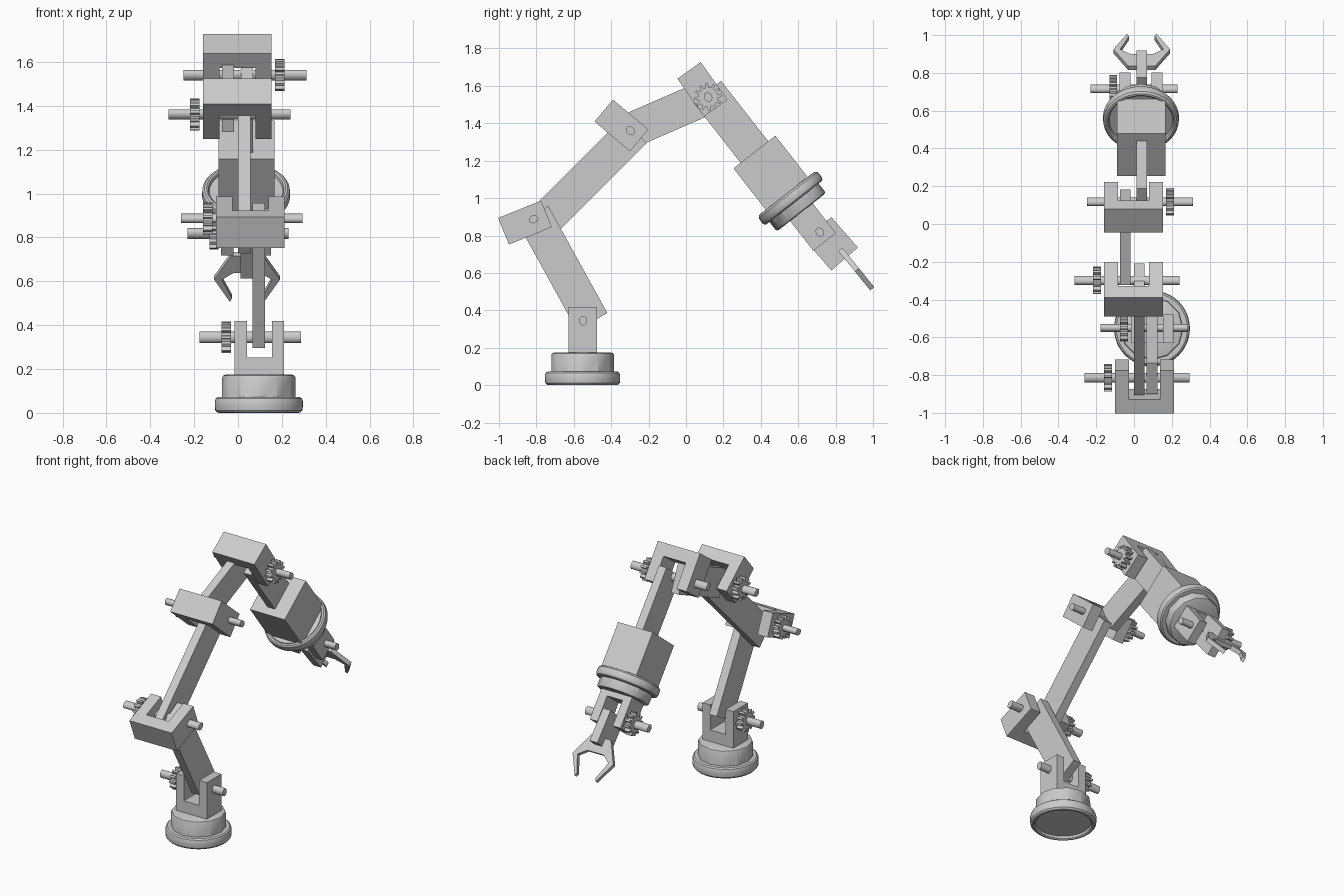
import bpy, bmesh
from math import sin, cos, pi, radians
from mathutils import Matrix

cube = bpy.data.objects.get("Cube")
if cube:
    bpy.data.objects.remove(cube, do_unlink=True)

# Single plain grey
grey = bpy.data.materials.new("plain_grey")
grey.use_nodes = True
grey.diffuse_color = (0.6, 0.6, 0.6, 1)
grey.node_tree.nodes["Principled BSDF"].inputs["Base Color"].default_value = (0.6, 0.6, 0.6, 1)


def finish(name, bm, loc, ang, smooth=False):
    """Place a part whose long direction is local Y, tilted in the YZ plane."""
    bmesh.ops.recalc_face_normals(bm, faces=bm.faces)
    mesh = bpy.data.meshes.new(name)
    bm.to_mesh(mesh)
    bm.free()
    mesh.materials.append(grey)
    ob = bpy.data.objects.new(name, mesh)
    ob.location = loc
    ob.rotation_euler = (radians(ang), 0, 0)
    bpy.context.collection.objects.link(ob)
    if smooth:
        bpy.ops.object.select_all(action='DESELECT')
        ob.select_set(True)
        bpy.context.view_layer.objects.active = ob
        bpy.ops.object.shade_smooth_by_angle(angle=radians(29))
    return ob


def prism(name, outline, thick, loc, ang):
    """Outline in local XY, extruded symmetrically along local Z."""
    bm = bmesh.new()
    face = bm.faces.new([bm.verts.new((x, y, -thick / 2)) for x, y in outline])
    new = bmesh.ops.extrude_face_region(bm, geom=[face])["geom"]
    verts = [v for v in new if isinstance(v, bmesh.types.BMVert)]
    bmesh.ops.translate(bm, verts=verts, vec=(0, 0, thick))
    return finish(name, bm, loc, ang)


def mirrored(half):
    """Close a right-hand half outline with its left-hand copy."""
    return half + [(-x, y) for x, y in reversed(half)]


def bar(name, width, length, thick, loc, ang):
    return prism(name, mirrored([(width / 2, -length / 2), (width / 2, length / 2)]),
                 thick, loc, ang)


def clevis(name, width, wall, loc, ang, length=0.247):
    w, h = width / 2, length / 2
    half = [(w, -h), (w, h), (w - wall, h), (w - wall, -h + 0.08)]
    return prism(name, mirrored(half), 0.153, loc, ang)


def axle(name, length, loc, ang):
    bm = bmesh.new()
    bmesh.ops.create_cone(bm, cap_ends=True, segments=24, radius1=1, radius2=1, depth=length)
    bm.transform(Matrix.Diagonal((0.021, 0.026, 1, 1)))
    bm.transform(Matrix.Rotation(pi / 2, 4, 'Y'))
    return finish(name, bm, loc, ang, True)


def gear(name, loc, ang, teeth=12):
    """Toothed wheel turning about local X."""
    pts = []
    for i in range(teeth):
        for step, r in ((-0.3, 0.052), (-0.17, 0.073), (0.17, 0.073), (0.3, 0.052)):
            a = 2 * pi * (i + step) / teeth
            pts.append((r * cos(a), r * sin(a)))
    ob = prism(name, pts, 0.042, loc, ang)
    ob.data.transform(Matrix.Rotation(pi / 2, 4, 'Y'))
    return ob


def lathe(name, profile, segments, loc, ang):
    """Profile of (radius, distance) pairs spun about local Y."""
    bm = bmesh.new()
    verts = [bm.verts.new((r, d, 0)) for r, d in profile]
    edges = [bm.edges.new(p) for p in zip(verts, verts[1:])]
    bmesh.ops.spin(bm, geom=verts + edges, cent=(0, 0, 0), axis=(0, 1, 0),
                   angle=2 * pi, steps=segments)
    bmesh.ops.remove_doubles(bm, verts=bm.verts, dist=0.0001)
    return finish(name, bm, loc, ang, True)


def turntable(prefix, loc, ang, rim, height):
    """Rounded rim with a recessed underside, carrying a faceted drum."""
    lathe(prefix + "_rim", [(0, 0.02), (0.168, 0.02), (0.172, 0.006), (0.18, 0), (0.19, 0.002),
                            (0.199, 0.012), (0.201, 0.03), (0.201, rim - 0.02),
                            (0.197, rim - 0.007), (0.188, rim), (0, rim)], 48, loc, ang)
    lathe(prefix + "_drum", [(0, rim / 2), (0.167, rim / 2), (0.167, height - 0.012),
                             (0.163, height - 0.004), (0.153, height), (0, height)], 12, loc, ang)


def joint(prefix, width, wall, x, centre, ang, pivot, shaft_x, shaft_len, gear_x):
    clevis(prefix + "_clevis", width, wall, (x, *centre), ang)
    axle(prefix + "_axle", shaft_len, (shaft_x, *pivot), ang)
    gear(prefix + "_gear", (gear_x, *pivot), ang)


# Forearm axis: everything past the top joint lies along this line
TILT = -52


def along(t):
    return (0.366 + t * cos(radians(TILT)), 1.246 + t * sin(radians(TILT)))


# Base and wrist turntables
turntable("base", (0.095, -0.553, 0), 90, 0.072, 0.174)
turntable("wrist", (0.037, *along(0.28)), TILT, 0.064, 0.128)

# Joints: forked block, shaft and gear
joint("base", 0.226, 0.056, 0.097, (-0.553, 0.295), 90, (-0.55, 0.345), 0.055, 0.463, -0.054)
joint("elbow", 0.312, 0.074, 0.056, (-0.861, 0.869), 22, (-0.815, 0.887), 0.017, 0.556, -0.138)
joint("middle", 0.312, 0.074, -0.003, (-0.345, 1.388), -40, (-0.298, 1.361), -0.038, 0.556, -0.197)
joint("top", 0.312, 0.074, -0.003, (0.088, 1.582), -54.5, (0.118, 1.54), 0.032, 0.56, 0.19)
joint("wrist", 0.227, 0.057, 0.037, along(0.486), TILT, (0.716, 0.818), 0, 0.462, -0.11)

# Flat arm links
bar("lower_arm", 0.057, 0.653, 0.187, (0.095, -0.66, 0.626), 118.9)
bar("middle_arm", 0.056, 0.802, 0.187, (0.028, -0.56, 1.076), 45)
bar("upper_arm", 0.055, 0.47, 0.187, (-0.046, -0.069, 1.46), 23.5)
bar("forearm", 0.056, 0.5, 0.187, (0.041, *along(-0.16)), TILT)
bar("forearm_box", 0.256, 0.3, 0.284, (0.039, *along(0.15)), TILT)
bar("gripper_link", 0.057, 0.216, 0.187, (0.041, 0.777, 0.756), -49)

# Two-fingered gripper
claw = [(0.072, 0), (0.15, 0.14), (0.078, 0.27), (0.068, 0.25), (0.115, 0.14), (0.06, 0.1)]
prism("gripper_claw", mirrored(claw), 0.028, (0.041, 0.826, 0.725), -51)
